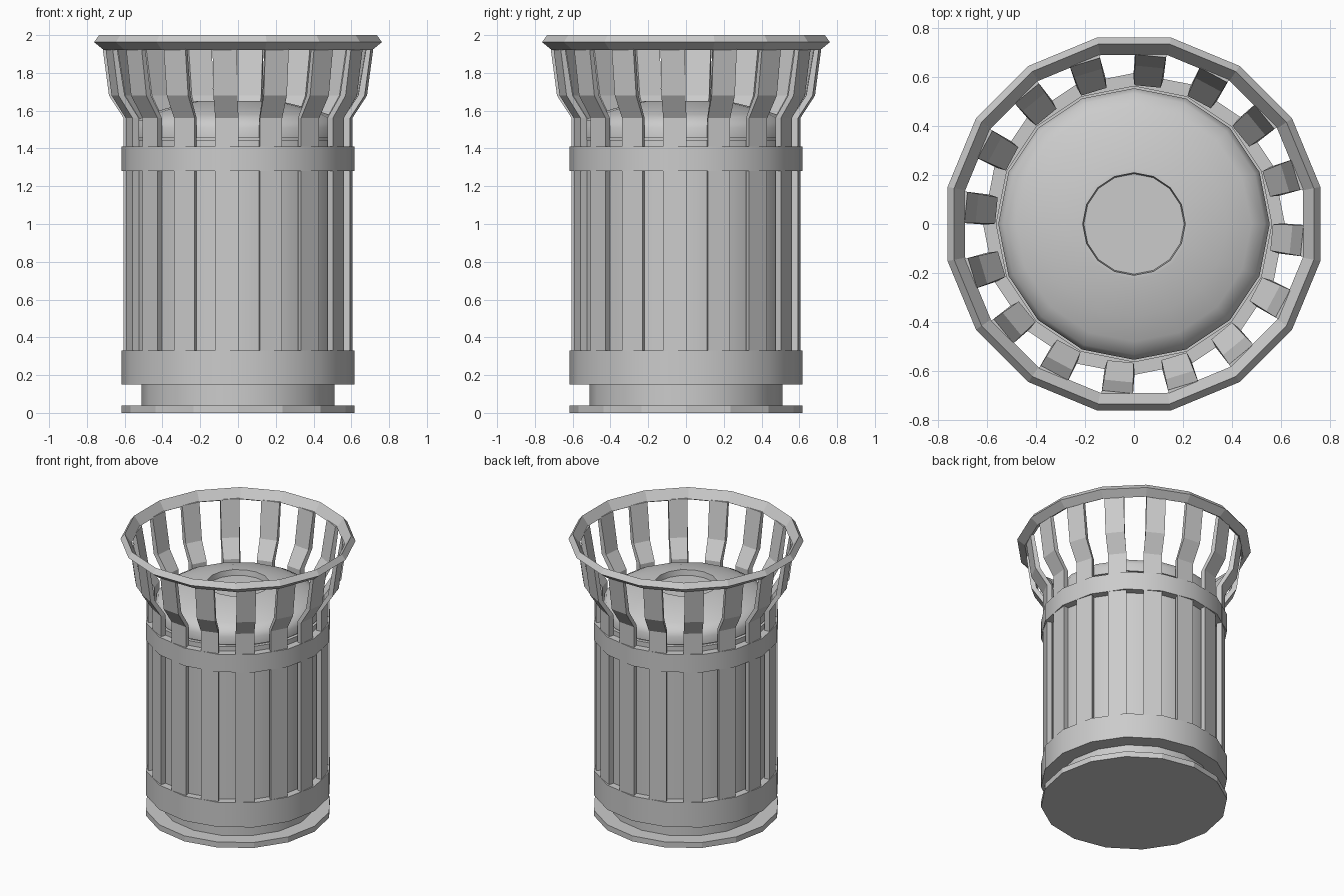
import bpy, math
from math import cos, sin, radians, pi

if "Cube" in bpy.data.objects:
    bpy.data.objects.remove(bpy.data.objects["Cube"])

SIDES = 16


def make(name, verts, faces, smooth=None):
    me = bpy.data.meshes.new(name)
    me.from_pydata(verts, [], faces)
    me.validate()
    ob = bpy.data.objects.new(name, me)
    bpy.context.collection.objects.link(ob)
    bpy.ops.object.select_all(action='DESELECT')
    ob.select_set(True)
    bpy.context.view_layer.objects.active = ob
    # consistent outward normals
    bpy.ops.object.mode_set(mode='EDIT')
    bpy.ops.mesh.select_all(action='SELECT')
    bpy.ops.mesh.normals_make_consistent(inside=False)
    bpy.ops.object.mode_set(mode='OBJECT')
    if smooth:
        bpy.ops.object.shade_smooth_by_angle(angle=radians(smooth))
    return ob


def lathe(name, profile, phase=0.0, closed=False, smooth=None):
    """Spin (radius, z) points; open profiles are capped at both ends."""
    n = len(profile)
    verts = [(r * cos(phase + 2 * pi * i / SIDES), r * sin(phase + 2 * pi * i / SIDES), z)
             for r, z in profile for i in range(SIDES)]
    faces = []
    for k in range(n if closed else n - 1):
        a, b = k * SIDES, (k + 1) % n * SIDES
        for i in range(SIDES):
            j = (i + 1) % SIDES
            faces.append((a + i, a + j, b + j, b + i))
    if not closed:
        faces.append(tuple(range(SIDES)))
        faces.append(tuple((n - 1) * SIDES + i for i in range(SIDES)))
    return make(name, verts, faces, smooth)


# foot disc, recessed plinth and lower collar
lathe("foot_disc", [(0.617, 0), (0.617, 0.04)])
lathe("plinth", [(0.51, 0.04), (0.51, 0.15)], smooth=30)
lathe("lower_collar", [(0.617, 0.15), (0.617, 0.33)], smooth=30)

# inner bin and upper band
lathe("inner_bin", [(0.565, 0.32), (0.565, 1.445), (0.54, 1.445), (0.54, 1.46)], smooth=30)
lathe("upper_band", [(0.617, 1.28), (0.617, 1.41), (0.565, 1.41), (0.565, 1.28)],
      closed=True, smooth=30)

# domed lid with a shallow recess in the middle
lathe("domed_lid", [(0.555, 1.455), (0.555, 1.51), (0.535, 1.55), (0.48, 1.58), (0.38, 1.612),
                    (0.225, 1.65), (0.21, 1.65), (0.205, 1.61)], smooth=35)

# flared rim, turned half a side
k = 1 / cos(pi / SIDES)
lathe("flared_rim", [(r * k, z) for r, z in
                     [(0.735, 2.0), (0.762, 1.963), (0.712, 1.922), (0.69, 1.935)]],
      phase=pi / SIDES, closed=True)

# bent slats: (inner radius, outer radius, z, inner half width, outer half width)
stations = [(0.565, 0.602, 0.32, 0.054, 0.062),
            (0.565, 0.602, 1.56, 0.054, 0.062),
            (0.645, 0.68, 1.68, 0.060, 0.064),
            (0.69, 0.715, 1.94, 0.064, 0.065)]
sv, sf = [], []
for s in range(SIDES):
    t = radians(-5.625 + 22.5 * s)
    base = len(sv)
    for ri, ro, z, wi, wo in stations:
        for r, w in ((ri, -wi), (ro, -wo), (ro, wo), (ri, wi)):
            sv.append((r * cos(t) - w * sin(t), r * sin(t) + w * cos(t), z))
    for q in range(len(stations) - 1):
        a = base + 4 * q
        for i in range(4):
            j = (i + 1) % 4
            sf.append((a + i, a + j, a + 4 + j, a + 4 + i))
    top = base + 4 * (len(stations) - 1)
    sf += [(base, base + 1, base + 2, base + 3), (top, top + 1, top + 2, top + 3)]
make("slats", sv, sf)
